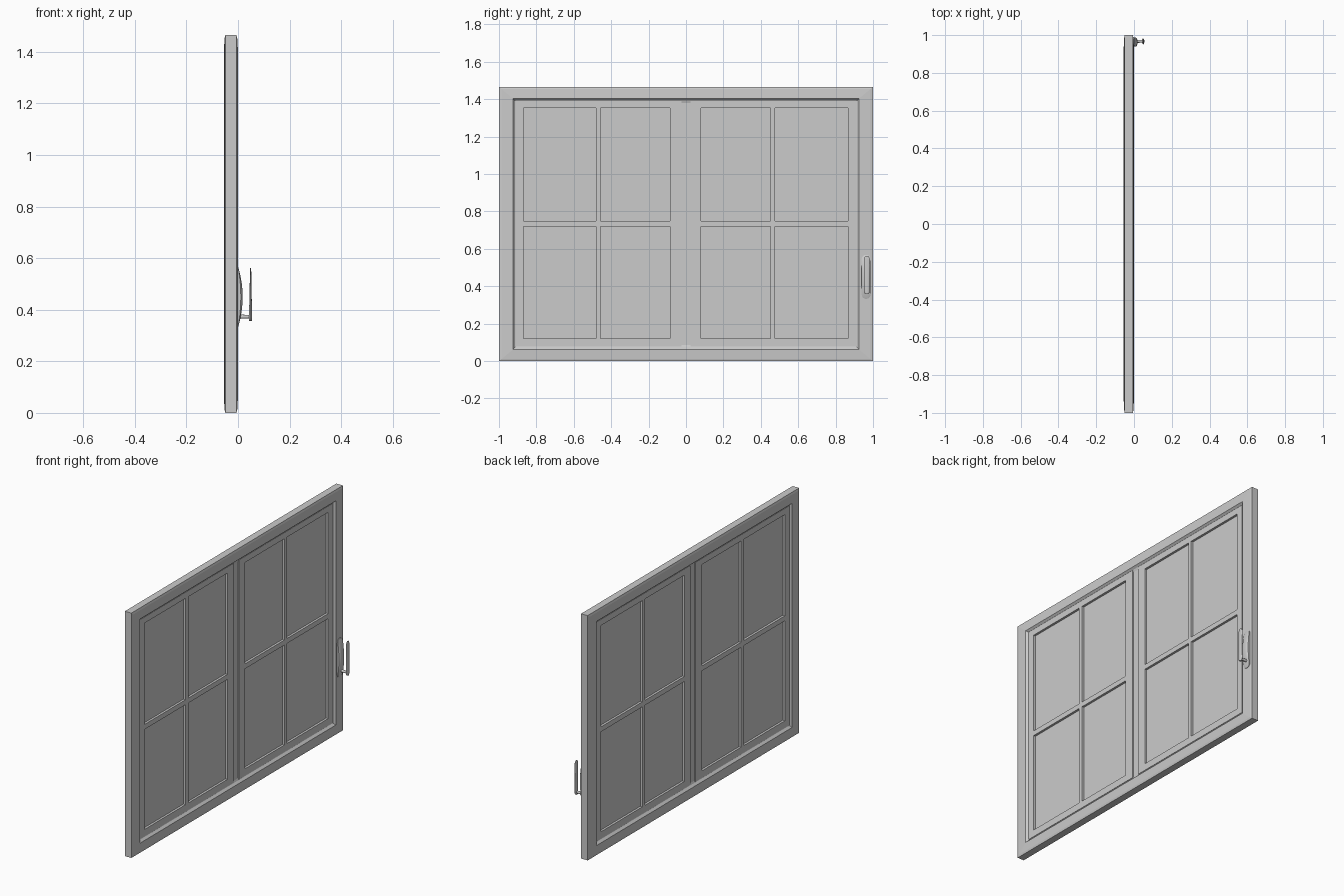
import bpy, bmesh, math
from mathutils import Matrix

if "Cube" in bpy.data.objects:
    bpy.data.objects.remove(bpy.data.objects["Cube"])


def finish(name, bm, smooth=False):
    bmesh.ops.recalc_face_normals(bm, faces=bm.faces)
    me = bpy.data.meshes.new(name)
    bm.to_mesh(me)
    bm.free()
    ob = bpy.data.objects.new(name, me)
    bpy.context.collection.objects.link(ob)
    if smooth:
        bpy.context.view_layer.objects.active = ob
        ob.select_set(True)
        bpy.ops.object.shade_smooth_by_angle(angle=math.radians(35))
        ob.select_set(False)
    return ob


def loft(name, rings, closed=False, smooth=False):
    """Bridge matching rings of points; cap the ends or close into a loop."""
    bm = bmesh.new()
    vs = [[bm.verts.new(p) for p in r] for r in rings]
    n = len(vs[0])
    for i in range(len(vs) if closed else len(vs) - 1):
        a, b = vs[i], vs[(i + 1) % len(vs)]
        for j in range(n):
            k = (j + 1) % n
            bm.faces.new((a[j], a[k], b[k], b[j]))
    if not closed:
        bm.faces.new(vs[0])
        bm.faces.new(vs[-1])
    return finish(name, bm, smooth)


def box(name, x, y, z):
    return loft(name, [[(px, y[0], z[0]), (px, y[1], z[0]),
                        (px, y[1], z[1]), (px, y[0], z[1])] for px in x])


# Outer frame: mitred ring with sloped faces and inner reveals
MID = -0.0275
half = [(1.0, 0.0, 1.465, 0.0215), (0.985, 0.012, 1.453, 0.0245),
        (0.925, 0.062, 1.403, 0.0275), (0.915, 0.074, 1.393, 0.016),
        (0.900, 0.085, 1.380, 0.012)]
profile = [(h, a, b, MID + d) for h, a, b, d in half]
profile += [(h, a, b, MID - d) for h, a, b, d in reversed(half)]
loft("outer_frame", [[(x, -h, a), (x, h, a), (x, h, b), (x, -h, b)]
                     for h, a, b, x in profile], closed=True)

# Centre mullion
box("centre_mullion", (MID - 0.012, MID + 0.012), (-0.03, 0.03), (0.075, 1.392))

# Sashes: gridded sheet with four openings, thickened, plus a pane
zs = [0.078, 0.12, 0.718, 0.748, 1.354, 1.391]
for side, ys in (("left", [-0.912, -0.87, -0.482, -0.456, -0.085, -0.024]),
                 ("right", [0.024, 0.08, 0.452, 0.476, 0.867, 0.912])):
    bm = bmesh.new()
    grid = [[bm.verts.new((MID + 0.0175, y, z)) for z in zs] for y in ys]
    for i in range(5):
        for j in range(5):
            if i % 2 and j % 2:
                continue
            bm.faces.new((grid[i][j], grid[i + 1][j],
                          grid[i + 1][j + 1], grid[i][j + 1]))
    sash = finish(side + "_sash", bm)
    if sash.data.polygons[0].normal.x < 0:
        sash.data.flip_normals()
    mod = sash.modifiers.new("thickness", "SOLIDIFY")
    mod.thickness = 0.035
    mod.offset = -1
    box(side + "_glass", (MID - 0.004, MID + 0.004),
        (ys[0] + 0.02, ys[-1] - 0.02), (zs[0] + 0.02, zs[-1] - 0.02))

# Handle plate: domed capsule
HY = 0.963
rings = []
for i in range(25):
    t = -math.cos(math.pi * i / 24) * 0.998
    z = 0.45 + 0.118 * t
    over = max(0, abs(z - 0.45) - 0.094)
    w = math.sqrt(max(0.024 ** 2 - over ** 2, 1e-6))
    h = 0.018 * (1 - t * t)
    rings.append([(-0.004, HY - w, z), (h * 0.6, HY - w, z), (h * 0.9, HY - w * 0.75, z),
                  (h, HY - w * 0.4, z), (h, HY + w * 0.4, z), (h * 0.9, HY + w * 0.75, z),
                  (h * 0.6, HY + w, z), (-0.004, HY + w, z)])
loft("handle_plate", rings, smooth=True)

# Handle lever: flattened grip, thicker at the pivot end
rings = []
for z, w, x0, x1 in ((0.357, 0.006, 0.043, 0.055), (0.361, 0.012, 0.042, 0.055),
                     (0.372, 0.015, 0.042, 0.055), (0.43, 0.0145, 0.044, 0.0535),
                     (0.50, 0.015, 0.0455, 0.0525), (0.545, 0.016, 0.0465, 0.0515),
                     (0.556, 0.012, 0.047, 0.051), (0.561, 0.006, 0.0475, 0.0505)):
    rings.append([((x0 + x1) / 2 + (x1 - x0) / 2 * math.cos(a), HY + 0.004 + w * math.sin(a), z)
                  for a in [math.tau * k / 16 for k in range(16)]])
loft("handle_lever", rings, smooth=True)

# Handle pivot post
bm = bmesh.new()
bmesh.ops.create_cone(bm, cap_ends=True, segments=20, radius1=0.008, radius2=0.007, depth=0.04,
                      matrix=Matrix.Translation((0.028, HY + 0.004, 0.373))
                      @ Matrix.Rotation(math.pi / 2, 4, 'Y'))
finish("handle_post", bm, smooth=True)
